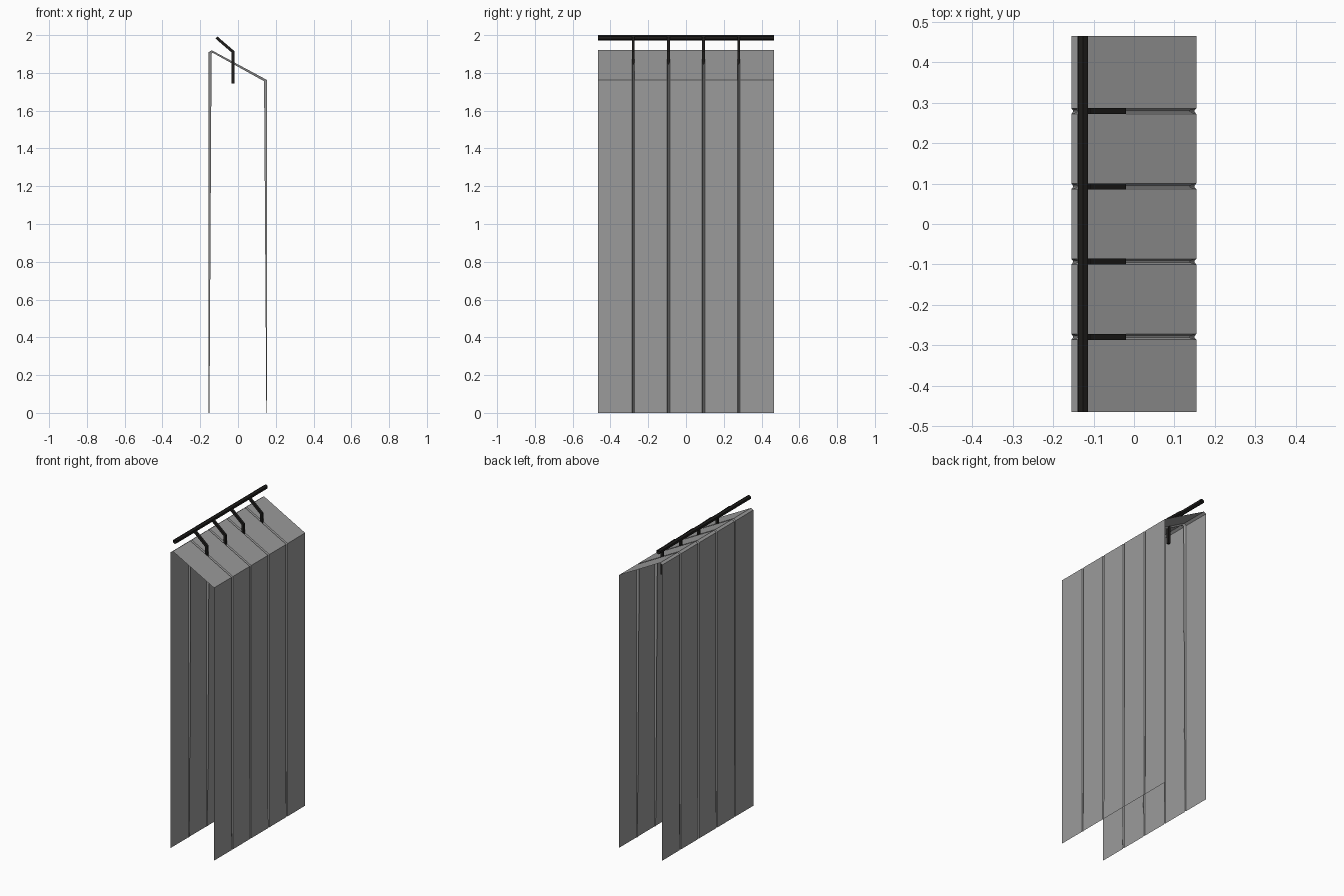
import bpy, bmesh, math
from mathutils import Vector

if "Cube" in bpy.data.objects:
    bpy.data.objects.remove(bpy.data.objects["Cube"])

HALF = 0.465
GROOVES = [-0.279, -0.093, 0.093, 0.279]


def material(name, rgb):
    m = bpy.data.materials.new(name)
    m.diffuse_color = (*rgb, 1)
    m.use_nodes = True
    m.node_tree.nodes["Principled BSDF"].inputs["Base Color"].default_value = m.diffuse_color
    return m


dark = material("dark_metal", (0.013, 0.012, 0.011))
grey = material("mid_grey", (0.33, 0.33, 0.33))


def loft(name, rows, mat, closed=False, caps=False):
    """Skin a list of equal-length point rows with flat quads."""
    bm = bmesh.new()
    vs = [[bm.verts.new(p) for p in r] for r in rows]
    n = len(rows[0])
    for a, b in zip(vs, vs[1:]):
        for i in range(n if closed else n - 1):
            j = (i + 1) % n
            bm.faces.new((a[i], a[j], b[j], b[i]))
    if caps:
        bm.faces.new(vs[0])
        bm.faces.new(vs[-1])
    if closed:
        bmesh.ops.recalc_face_normals(bm, faces=bm.faces)
    me = bpy.data.meshes.new(name)
    bm.to_mesh(me)
    bm.free()
    me.materials.append(mat)
    ob = bpy.data.objects.new(name, me)
    bpy.context.collection.objects.link(ob)
    return ob


def bar(name, path, radius, sides, start, caps):
    """Mitred prism along a path; side is the axis the angle starts from."""
    pts = [Vector(p) for p in path]
    side = Vector((0, 1, 0)) if len(pts) > 2 else Vector((0, 0, 1))
    rows = []
    for i, p in enumerate(pts):
        d0 = (pts[max(i, 1)] - pts[max(i, 1) - 1]).normalized()
        d1 = (pts[i + 1] - p).normalized() if i < len(pts) - 1 else d0
        t = (d0 + d1).normalized()
        w = t.cross(side) / t.dot(d0)
        angles = [start + k * math.tau / sides for k in range(sides)]
        rows.append([p + radius * (side * math.cos(a) + w * math.sin(a)) for a in angles])
    return loft(name, rows, dark, closed=True, caps=caps)


# Folded shell, open at the ends and below, with grooves deepening upward
outer = [(-0.155, 0), (-0.155, 1.91), (-0.14, 1.92), (0.154, 1.762), (0.154, 0)]
floor = [(-0.151, 0), (-0.140, 1.902), (-0.133, 1.906), (0.138, 1.756), (0.150, 0)]
stations = [(-HALF, outer)]
for g in GROOVES:
    stations += [(g - 0.007, outer), (g - 0.002, floor), (g + 0.002, floor), (g + 0.007, outer)]
stations.append((HALF, outer))
loft("panelled_shell", [[(x, y, z) for x, z in prof] for y, prof in stations], grey)

# Square rail brackets, one standing in each groove
for n, y in enumerate(GROOVES):
    bar(f"rail_bracket_{n + 1}",
        [(-0.027, y, 1.745), (-0.027, y, 1.912), (-0.114, y, 1.987)],
        0.0106, 4, math.pi / 4, True)

# Hexagonal rail, open-ended
bar("top_rail", [(-0.126, -HALF, 1.9855), (-0.126, HALF, 1.9855)], 0.0145, 6, 0, False)
